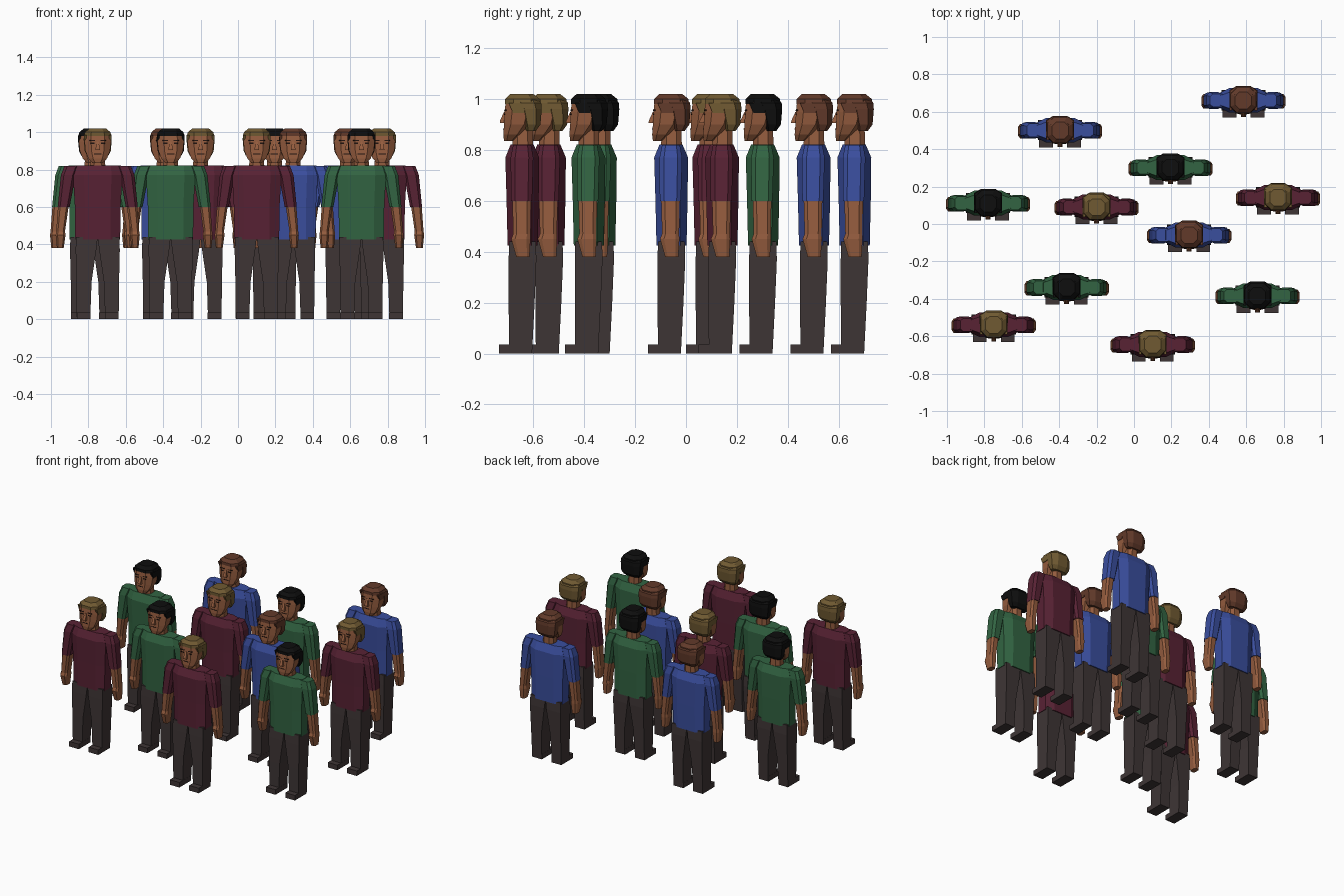
import bpy, bmesh

if "Cube" in bpy.data.objects:
    bpy.data.objects.remove(bpy.data.objects["Cube"])


def material(name, rgb):
    m = bpy.data.materials.new(name)
    lin = [((c / 255 + 0.055) / 1.055) ** 2.4 if c > 10 else c / 255 / 12.92 for c in rgb]
    m.diffuse_color = (*lin, 1)
    m.use_nodes = True
    m.node_tree.nodes["Principled BSDF"].inputs["Base Color"].default_value = m.diffuse_color
    return m


def ring(sec, cut):
    # rectangle section (z, x0, x1, y0, y1), with corners cut off when cut > 0
    z, x0, x1, y0, y1 = sec
    if not cut:
        return [(x0, y0, z), (x1, y0, z), (x1, y1, z), (x0, y1, z)]
    a, b = (x1 - x0) * cut, (y1 - y0) * cut
    return [(x0 + a, y0, z), (x1 - a, y0, z), (x1, y0 + b, z), (x1, y1 - b, z),
            (x1 - a, y1, z), (x0 + a, y1, z), (x0, y1 - b, z), (x0, y0 + b, z)]


def loft(bm, secs, cut=0.0, mirror=False):
    for s in ((1, -1) if mirror else (1,)):
        rings = [[bm.verts.new((s * x, y, z)) for x, y, z in ring(c, cut)] for c in secs]
        n = len(rings[0])
        for lo, hi in zip(rings, rings[1:]):
            for i in range(n):
                j = (i + 1) % n
                bm.faces.new((lo[i], lo[j], hi[j], hi[i]))
        bm.faces.new(rings[0])
        bm.faces.new(rings[-1])


def sym(z, w, y0, y1):
    return (z, -w, w, y0, y1)


def mesh(name, mat, *lofts):
    bm = bmesh.new()
    for l in lofts:
        loft(bm, *l)
    bmesh.ops.recalc_face_normals(bm, faces=bm.faces[:])
    me = bpy.data.meshes.new(name)
    bm.to_mesh(me)
    bm.free()
    me.materials.append(mat)
    return me


skin = material("skin", (148, 92, 62))
cloth = material("trouser_cloth", (62, 53, 53))
dark = material("face_lines", (30, 18, 14))

# trousers and shoes
trousers = mesh("trousers", cloth,
    ([(0, .04, .112, -.05, .04), (.2, .033, .114, -.052, .05),
      (.37, .008, .118, -.052, .057), (.44, 0, .116, -.05, .055)], 0, True))
shoes = mesh("shoes", cloth, ([(0, .038, .112, -.09, .04), (.035, .038, .112, -.09, .04)], 0, True))

# forearms and hands
arms = mesh("arms", skin,
    ([(.38, .182, .218, -.022, .03), (.45, .172, .225, -.042, .034),
      (.47, .175, .222, -.034, .033), (.62, .153, .211, -.038, .036)], .2, True))

# head, neck, nose
head = mesh("head", skin,
    ([sym(.835, .028, -.07, -.03), sym(.86, .05, -.073, .0), sym(.90, .066, -.07, .035),
      sym(.95, .071, -.068, .05), sym(.985, .07, -.064, .055), sym(1.01, .05, -.05, .05)], .25),
    ([sym(.80, .042, -.038, .044), sym(.89, .036, -.036, .042)], .25),
    ([sym(.905, .013, -.087, -.06), sym(.915, .011, -.086, -.06), sym(.95, .005, -.07, -.06)], 0))

# brows, eyes and mouth
face = mesh("face_lines", dark,
    ([(.954, .014, .044, -.0695, -.06), (.959, .014, .044, -.0685, -.06)], 0, True),
    ([(.938, .018, .038, -.0705, -.06), (.944, .018, .038, -.0705, -.06)], 0, True),
    ([sym(.881, .02, -.0735, -.06), sym(.885, .02, -.0735, -.06)], 0))


def shirt_mesh(mat):
    # torso with short sleeves
    return mesh("shirt", mat,
        ([sym(.425, .12, -.056, .062), sym(.6, .122, -.06, .066),
          sym(.77, .132, -.065, .068), sym(.822, .125, -.044, .046)], .22),
        ([(.6, .15, .214, -.043, .04), (.77, .118, .197, -.044, .045),
          (.82, .1, .178, -.034, .036)], .2, True))


def hair_mesh(mat):
    # cap on top, longer at the back
    return mesh("hair", mat,
        ([sym(.98, .073, -.066, .07), sym(1.0, .068, -.066, .07), sym(1.02, .044, -.045, .045)], .25),
        ([sym(.875, .058, .015, .055), sym(.9, .07, .005, .073), sym(.96, .075, -.012, .078),
          sym(.985, .074, -.03, .076), sym(1.015, .048, -.03, .05)], .25),
        ([(.945, .062, .0745, -.035, .01), (.985, .06, .074, -.052, .01)], 0, True))


styles = {
    "green": ((50, 100, 66), (14, 14, 14),
              [(-.78, .11), (.195, .30), (-.36, -.34), (.66, -.385)]),
    "blue": ((58, 78, 158), (98, 58, 42),
             [(-.395, .50), (.585, .66), (.295, -.06)]),
    "maroon": ((88, 34, 52), (112, 90, 50),
               [(-.20, .09), (.77, .14), (-.75, -.54), (.10, -.645)]),
}

# the crowd: every figure reuses the shared part meshes
for style, (shirt_rgb, hair_rgb, spots) in styles.items():
    shirt = shirt_mesh(material(style + "_shirt", shirt_rgb))
    hair = hair_mesh(material(style + "_figure_hair", hair_rgb))
    for x, y in spots:
        for me in (trousers, shoes, arms, head, face, shirt, hair):
            ob = bpy.data.objects.new(style + "_figure_" + me.name.split(".")[0], me)
            ob.location = (x, y, 0)
            bpy.context.collection.objects.link(ob)
